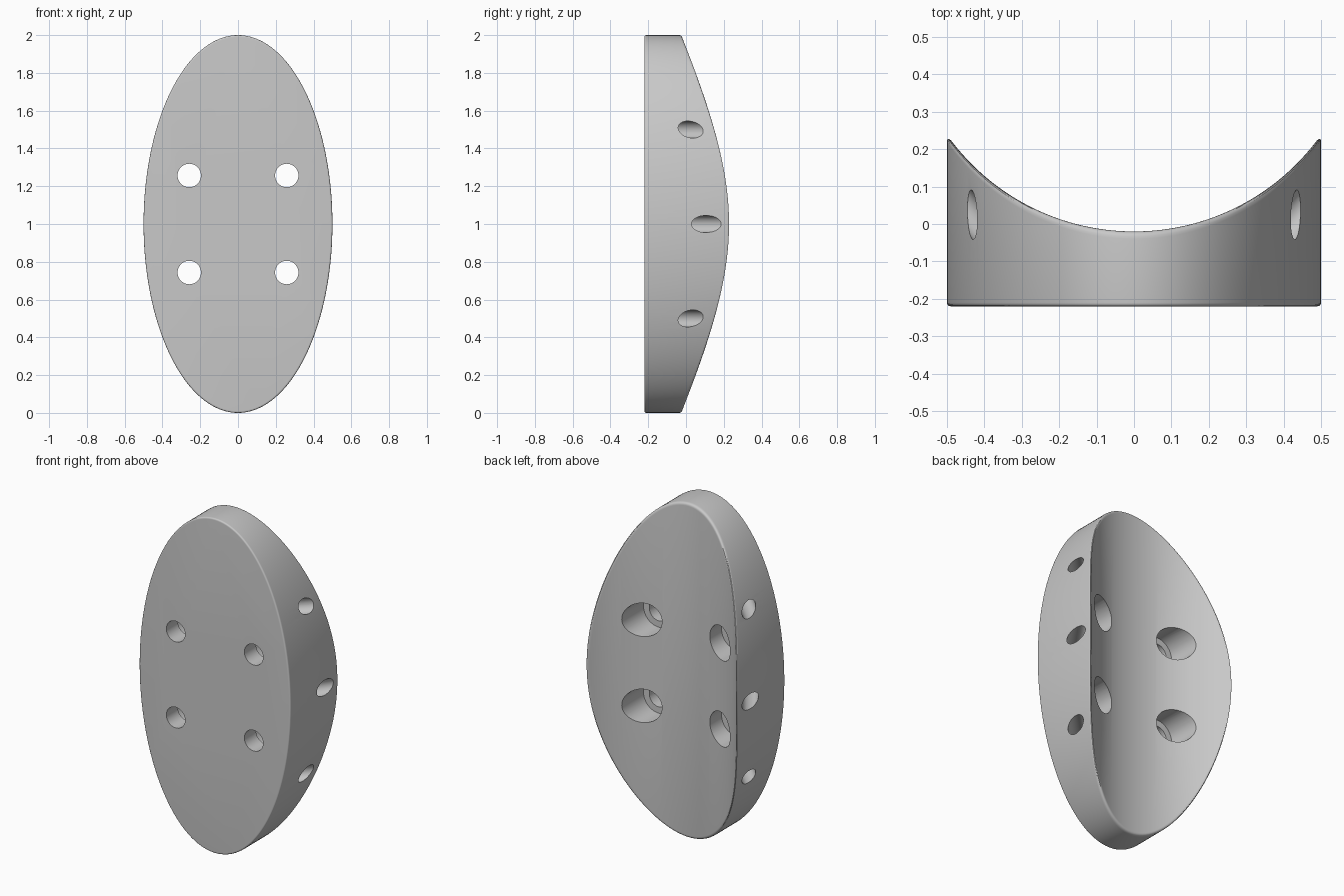
import bpy, bmesh
from math import sin, cos, pi, sqrt, hypot, radians
from mathutils import Vector

cube = bpy.data.objects.get("Cube")
if cube:
    bpy.data.objects.remove(cube, do_unlink=True)

grey = bpy.data.materials.new("plain grey")
grey.use_nodes = True
colour = (0.58, 0.58, 0.58, 1)
grey.diffuse_color = colour
grey.node_tree.nodes["Principled BSDF"].inputs["Base Color"].default_value = colour

SEGMENTS = 160
FRONT = -0.22
SADDLE_RADIUS = 0.6125
SADDLE_CENTRE = 0.5925


def saddle(x):
    """Depth of the hollow back at a given x."""
    return SADDLE_CENTRE - sqrt(SADDLE_RADIUS ** 2 - x * x)


def outline(angle, inset):
    """Point on the oval outline, moved inward by inset."""
    c, s = cos(angle), sin(angle)
    nx, nz = 2 * c, s
    size = hypot(nx, nz)
    return 0.5 * c - inset * nx / size, 1 + s - inset * nz / size


def round_corner(start, corner, end, steps=5):
    """Points of a rounded corner as (inset, depth) pairs."""
    a, b, c = Vector(start), Vector(corner), Vector(end)
    for i in range(steps + 1):
        t = i / steps
        yield (1 - t) ** 2 * a + 2 * t * (1 - t) * b + t * t * c


def section(angle):
    """Edge section: front fillet, straight wall, rounded rear rim."""
    rim = saddle(outline(angle, 0)[0])
    inner = saddle(outline(angle, 0.017)[0])
    path = list(round_corner((0.01, FRONT), (0, FRONT), (0, FRONT + 0.01)))
    path += round_corner((0, rim - 0.02), (0, rim), (0.017, inner))
    for inset, y in path:
        x, z = outline(angle, inset)
        yield x, y, z


# Oval plate with a flat front and a hollow back
bm = bmesh.new()
columns = [[bm.verts.new(p) for p in section(2 * pi * k / SEGMENTS)]
           for k in range(SEGMENTS)]
for k, col in enumerate(columns):
    nxt = columns[(k + 1) % SEGMENTS]
    for j in range(len(col) - 1):
        bm.faces.new((col[j], nxt[j], nxt[j + 1], col[j + 1]))
bm.faces.new([col[0] for col in columns])
for k in range(SEGMENTS // 2):
    corners = [columns[i % SEGMENTS][-1]
               for i in (k, k + 1, SEGMENTS - k - 1, SEGMENTS - k)]
    bm.faces.new(list(dict.fromkeys(corners)))
bmesh.ops.recalc_face_normals(bm, faces=bm.faces)
mesh = bpy.data.meshes.new("oval_plate")
bm.to_mesh(mesh)
bm.free()
mesh.materials.append(grey)
plate = bpy.data.objects.new("oval_plate", mesh)
bpy.context.collection.objects.link(plate)


def drill(start, end, radius):
    """Cut a round hole through the plate between two points."""
    a, b = Vector(start), Vector(end)
    bpy.ops.mesh.primitive_cylinder_add(
        vertices=48, radius=radius, depth=(b - a).length, location=(a + b) / 2,
        rotation=(b - a).to_track_quat('Z', 'Y').to_euler())
    cutter = bpy.context.object
    cutter.name = "hole_cutter"
    cutter.hide_render = True
    cutter.data.materials.append(grey)
    cut = plate.modifiers.new("hole", 'BOOLEAN')
    cut.operation = 'DIFFERENCE'
    cut.solver = 'EXACT'
    cut.object = cutter
    bpy.context.view_layer.objects.active = plate
    bpy.ops.object.modifier_apply(modifier=cut.name)
    bpy.data.objects.remove(cutter, do_unlink=True)


for side in (-1, 1):
    # Screw holes, counterbored from the back
    for z in (0.743, 1.257):
        x = side * 0.258
        drill((x, -0.11, z), (x, 0.4, z), 0.1)
        drill((x, -0.4, z), (x, 0, z), 0.062)
    # Slanting blind holes in the side wall
    for z, x, y, slant in ((0.5, 0.433, 0.025, 46), (1, 0.5, 0.108, 55),
                           (1.5, 0.433, 0.025, 46)):
        axis = Vector((side * cos(radians(slant)), sin(radians(slant)), 0))
        mouth = Vector((side * x, y, z))
        drill(mouth - axis * 0.23, mouth + axis * 0.3, 0.045)

bpy.ops.object.select_all(action='DESELECT')
plate.select_set(True)
bpy.context.view_layer.objects.active = plate
bpy.ops.object.shade_smooth_by_angle(angle=radians(30))
